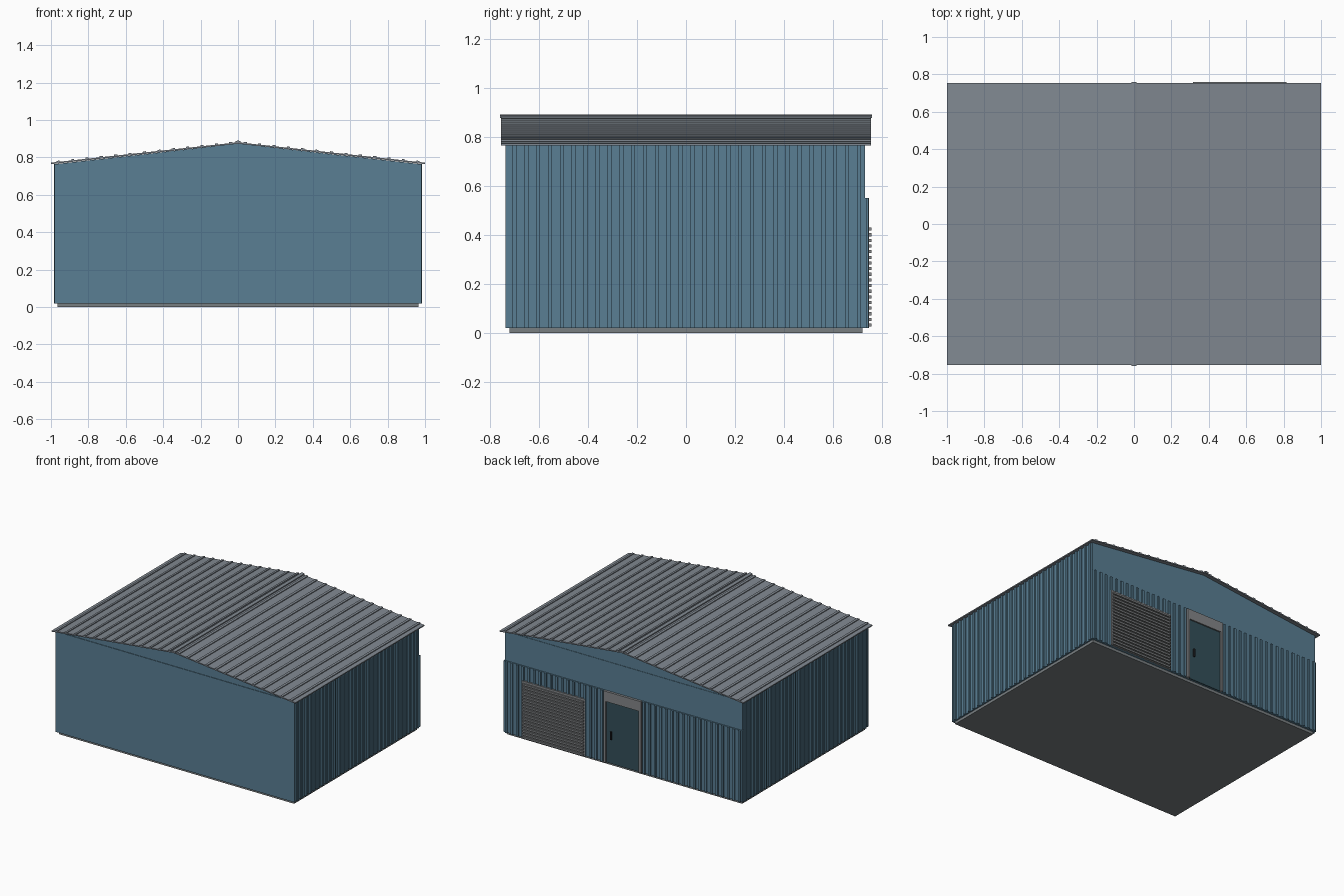
import bpy, bmesh

old = bpy.data.objects.get("Cube")
if old:
    bpy.data.objects.remove(old, do_unlink=True)


def material(name, colour):
    m = bpy.data.materials.new(name)
    m.use_nodes = True
    m.diffuse_color = (*colour, 1)
    m.node_tree.nodes["Principled BSDF"].inputs["Base Color"].default_value = (*colour, 1)
    return m


BLUE = material("wall blue", (0.10, 0.21, 0.295))
ROOF = material("roof grey", (0.22, 0.25, 0.285))
TRIM = material("frame grey", (0.23, 0.24, 0.25))
CONCRETE = material("concrete grey", (0.19, 0.21, 0.22))
DOOR = material("door teal", (0.034, 0.078, 0.10))
DARK = material("handle black", (0.015, 0.017, 0.02))


def finish(name, bm, mat):
    bmesh.ops.recalc_face_normals(bm, faces=bm.faces)
    mesh = bpy.data.meshes.new(name)
    bm.to_mesh(mesh)
    bm.free()
    mesh.materials.append(mat)
    obj = bpy.data.objects.new(name, mesh)
    bpy.context.collection.objects.link(obj)
    return obj


def prism(name, points, axis, low, high, mat):
    """Extrude a 2D profile along y (points are x, z) or z (points are x, y)."""
    place = (lambda p: (p[0], low, p[1])) if axis == "y" else (lambda p: (p[0], p[1], low))
    bm = bmesh.new()
    face = bm.faces.new([bm.verts.new(place(p)) for p in points])
    moved = bmesh.ops.extrude_face_region(bm, geom=[face])["geom"]
    step = (0, high - low, 0) if axis == "y" else (0, 0, high - low)
    verts = [g for g in moved if isinstance(g, bmesh.types.BMVert)]
    bmesh.ops.translate(bm, verts=verts, vec=step)
    return finish(name, bm, mat)


def box(name, x0, x1, y0, y1, z0, z1, mat):
    return prism(name, [(x0, y0), (x1, y0), (x1, y1), (x0, y1)], "z", z0, z1, mat)


def ribbed(start, end, count, back, base, crest, share=0.35):
    """Profile of a ribbed sheet: distance along it, then height off it."""
    pts = [(start, back), (start, base)]
    pitch = (end - start) / count
    for i in range(count):
        mid = start + (i + 0.5) * pitch
        half = pitch * share / 2
        pts += [(mid - half, base), (mid - half, crest), (mid + half, crest), (mid + half, base)]
    return pts + [(end, base), (end, back)]


EAVE, FLOOR, PANEL = 0.765, 0.02, 0.55

# Floor slab and plain walls
box("floor_slab", -0.965, 0.965, -0.72, 0.72, 0, FLOOR, CONCRETE)
box("wall_core", -0.972, 0.972, -0.725, 0.73, FLOOR, EAVE, BLUE)
box("front_wall", -0.98, 0.98, -0.737, -0.725, FLOOR, EAVE, BLUE)
prism("gables", [(-0.97, EAVE), (0.97, EAVE), (0, 0.873)], "y", -0.733, 0.727, BLUE)

# Ribbed side walls
for name, side in (("left_wall", 1), ("right_wall", -1)):
    sheet = ribbed(-0.725, 0.73, 30, 0.965, 0.975, 0.985)
    prism(name, [(side * v, u) for u, v in sheet], "z", FLOOR, EAVE, BLUE)

# Ribbed lower part of the back wall, on both sides of the door
for name, a, b, n in (("back_panel_right", -0.98, -0.15, 18), ("back_panel_left", 0.15, 0.98, 18)):
    prism(name, ribbed(a, b, n, 0.72, 0.736, 0.745), "z", FLOOR, PANEL, BLUE)

# Ribbed roof slopes
RISE = 0.109
for name, side in (("roof_left", 1), ("roof_right", -1)):
    sheet = ribbed(0, 1, 13, 0, 0.008, 0.014, 0.22)
    slope = [(side * u, 0.764 + RISE * (1 - u) + v) for u, v in sheet]
    prism(name, slope, "y", -0.755, 0.755, ROOF)

# Ridge cap
prism("ridge_cap", [(-0.014, 0.876), (0.014, 0.876), (0.014, 0.887), (0, 0.89), (-0.014, 0.887)],
      "y", -0.76, 0.76, ROOF)

# Back door with frame, header and handle
box("door_header", -0.155, 0.155, 0.72, 0.748, 0.475, PANEL, TRIM)
for name, side in (("door_post_left", 1), ("door_post_right", -1)):
    a, b = sorted((side * 0.135, side * 0.155))
    box(name, a, b, 0.72, 0.748, FLOOR, 0.475, TRIM)
box("door_leaf", -0.135, 0.135, 0.72, 0.738, FLOOR, 0.475, DOOR)
box("door_handle", 0.09, 0.1, 0.738, 0.748, 0.2, 0.26, DARK)

# Roller shutter: backing sheet and horizontal slats
box("shutter_back", 0.305, 0.825, 0.72, 0.748, FLOOR, 0.445, TRIM)
SLATS = 18
pitch = 0.415 / SLATS
for i in range(SLATS):
    z = 0.025 + i * pitch
    box(f"shutter_slat_{i + 1}", 0.315, 0.815, 0.745, 0.758, z, z + pitch * 0.55, TRIM)
